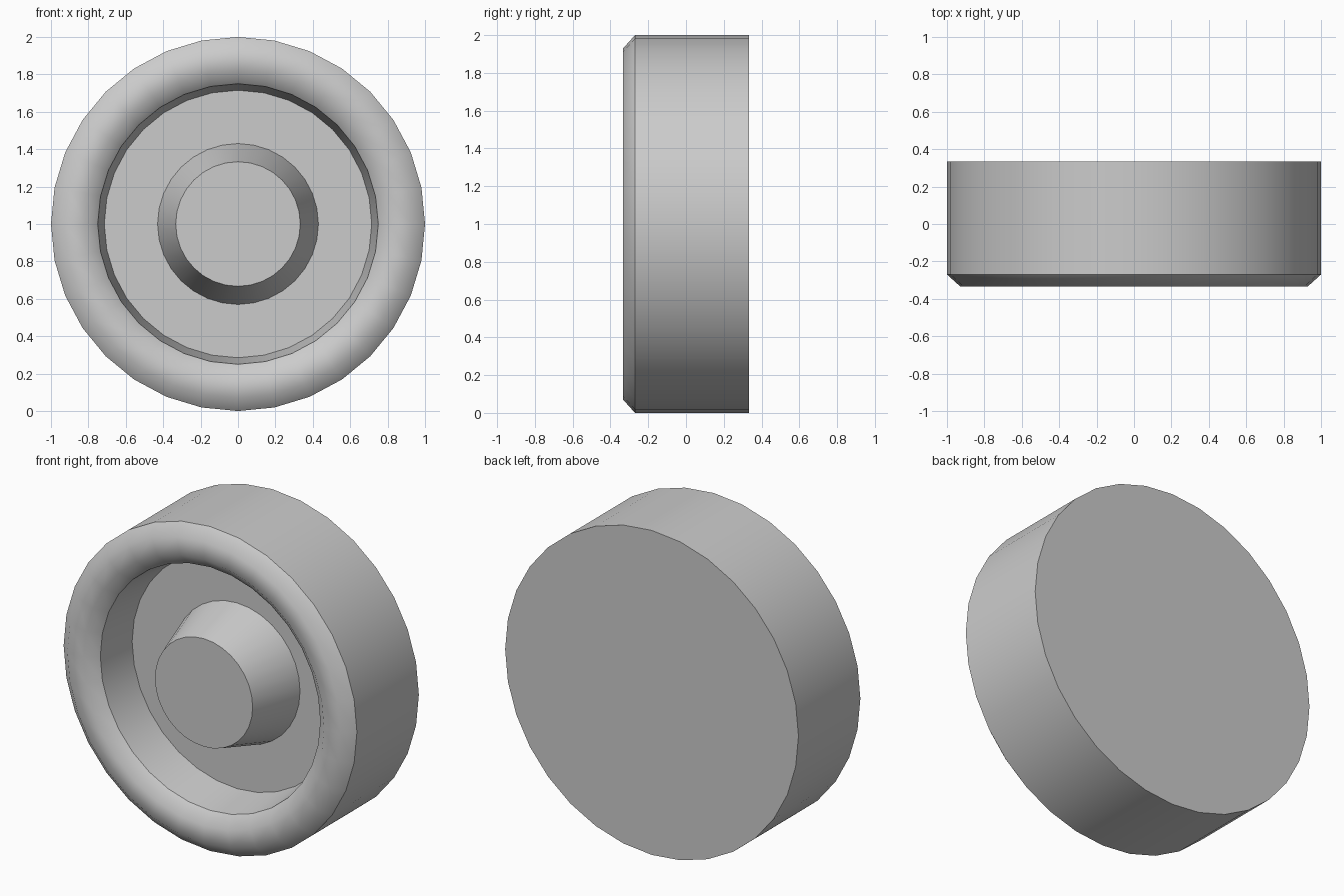
import bpy
import math

cube = bpy.data.objects.get("Cube")
if cube:
    bpy.data.objects.remove(cube, do_unlink=True)

SIDES = 32
FRONT, BACK, FLOOR, CREASE = -0.333, 0.333, -0.01, -0.27

# One plain grey for the whole wheel
grey = bpy.data.materials.new("plain grey")
grey.use_nodes = True
colour = (0.6, 0.6, 0.6, 1)
grey.diffuse_color = colour
grey.node_tree.nodes["Principled BSDF"].inputs["Base Color"].default_value = colour


def lathe(name, profile):
    """Spin (radius, y, is_sharp) rings about the y axis and cap both ends."""
    verts = []
    for radius, y, _ in profile:
        for i in range(SIDES):
            a = math.tau * i / SIDES
            verts.append((radius * math.sin(a), y, 1 + radius * math.cos(a)))
    faces = [tuple(range(SIDES))]
    for r in range(len(profile) - 1):
        for i in range(SIDES):
            j = (i + 1) % SIDES
            a, b = r * SIDES, (r + 1) * SIDES
            faces.append((a + j, a + i, b + i, b + j))
    last = (len(profile) - 1) * SIDES
    faces.append(tuple(last + i for i in reversed(range(SIDES))))

    mesh = bpy.data.meshes.new(name)
    mesh.from_pydata(verts, [], faces)
    mesh.materials.append(grey)
    mesh.shade_smooth()
    # Keep the marked rings crisp, leave the rest rounded
    for edge in mesh.edges:
        rings = {v // SIDES for v in edge.vertices}
        if len(rings) == 1:
            edge.use_edge_sharp = profile[rings.pop()][2]
    obj = bpy.data.objects.new(name, mesh)
    bpy.context.collection.objects.link(obj)
    return obj


# Tyre: back disc, tread, rounded rim, tapered well and floor
lathe("tyre", [
    (1.0, BACK, True),
    (1.0, CREASE, True),
    (0.93, FRONT, False),
    (0.82, FRONT, False),
    (0.75, CREASE, True),
    (0.715, FLOOR, True),
])

# Hub: tapered boss rising from the floor, flush with the rim
lathe("hub", [
    (0.43, FLOOR, True),
    (0.333, FRONT, True),
])
